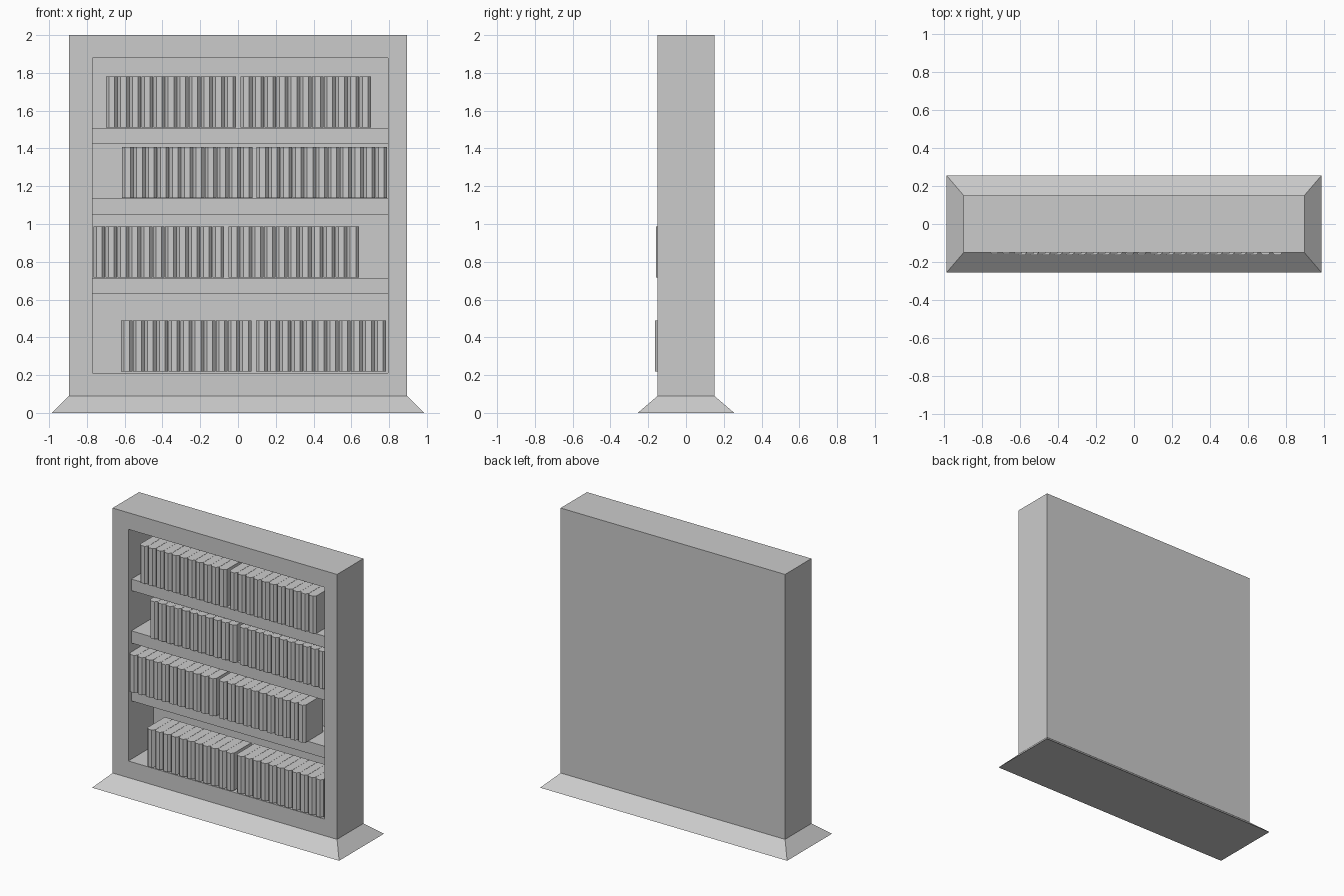
import bpy, bmesh

if "Cube" in bpy.data.objects:
    bpy.data.objects.remove(bpy.data.objects["Cube"])

XL, XR = -0.77, 0.795          # opening sides
ZB, ZT = 0.21, 1.88            # opening floor and ceiling
FRONT, BACK = -0.15, 0.15      # cabinet depth
INNER_BACK = 0.135


def finish(name, bm):
    bmesh.ops.recalc_face_normals(bm, faces=bm.faces)
    me = bpy.data.meshes.new(name)
    bm.to_mesh(me)
    bm.free()
    ob = bpy.data.objects.new(name, me)
    bpy.context.collection.objects.link(ob)
    return ob


def rect(bm, x0, x1, z0, z1, y):
    return [bm.verts.new(p) for p in ((x0, y, z0), (x1, y, z0), (x1, y, z1), (x0, y, z1))]


def bridge(bm, a, b):
    n = len(a)
    for i in range(n):
        j = (i + 1) % n
        bm.faces.new((a[i], a[j], b[j], b[i]))


def prism(bm, points, z0, z1):
    """Closed prism standing on z0 from an xy outline."""
    lo = [bm.verts.new((x, y, z0)) for x, y in points]
    hi = [bm.verts.new((x, y, z1)) for x, y in points]
    bm.faces.new(lo[::-1])
    bm.faces.new(hi)
    bridge(bm, lo, hi)


# Cabinet: one shell with a recessed front
bm = bmesh.new()
outer_back = rect(bm, -0.895, 0.895, 0.09, 2.0, BACK)
outer_front = rect(bm, -0.895, 0.895, 0.09, 2.0, FRONT)
inner_front = rect(bm, XL, XR, ZB, ZT, FRONT)
inner_back = rect(bm, XL, XR, ZB, ZT, INNER_BACK)
bm.faces.new(outer_back)
bridge(bm, outer_back, outer_front)
bridge(bm, outer_front, inner_front)
bridge(bm, inner_front, inner_back)
bm.faces.new(inner_back)
finish("cabinet", bm)

# Flared plinth
bm = bmesh.new()
rings = []
for hx, hy, z in ((0.985, 0.255, 0.0), (0.895, 0.15, 0.09)):
    rings.append([bm.verts.new((sx * hx, sy * hy, z))
                  for sx, sy in ((-1, -1), (1, -1), (1, 1), (-1, 1))])
bm.faces.new(rings[0])
bm.faces.new(rings[1])
bridge(bm, *rings)
finish("plinth", bm)

# Shelves, set back slightly from the frame
for i, (z0, z1) in enumerate(((0.63, 0.715), (1.047, 1.135), (1.425, 1.508))):
    bm = bmesh.new()
    prism(bm, [(XL, -0.115), (XR, -0.115), (XR, INNER_BACK), (XL, INNER_BACK)], z0, z1)
    finish(f"shelf_{i + 1}", bm)

# Book rows: two sets of eleven books with chamfered spines
PITCH, WIDTH, CHAMFER, DEPTH = 0.0629, 0.0615, 0.019, 0.215
ROWS = ((-0.62, -0.163, 0.22), (-0.765, -0.158, 0.717), (-0.615, -0.14, 1.137), (-0.70, -0.13, 1.51))
for i, (left, y, z) in enumerate(ROWS):
    bm = bmesh.new()
    for start in (left, left + 0.714):
        for b in range(11):
            x = start + b * PITCH
            prism(bm, [(x, y + CHAMFER), (x + 0.016, y), (x + WIDTH - 0.016, y),
                       (x + WIDTH, y + CHAMFER), (x + WIDTH, y + DEPTH), (x, y + DEPTH)],
                  z, z + 0.27)
    finish(f"book_row_{i + 1}", bm)
